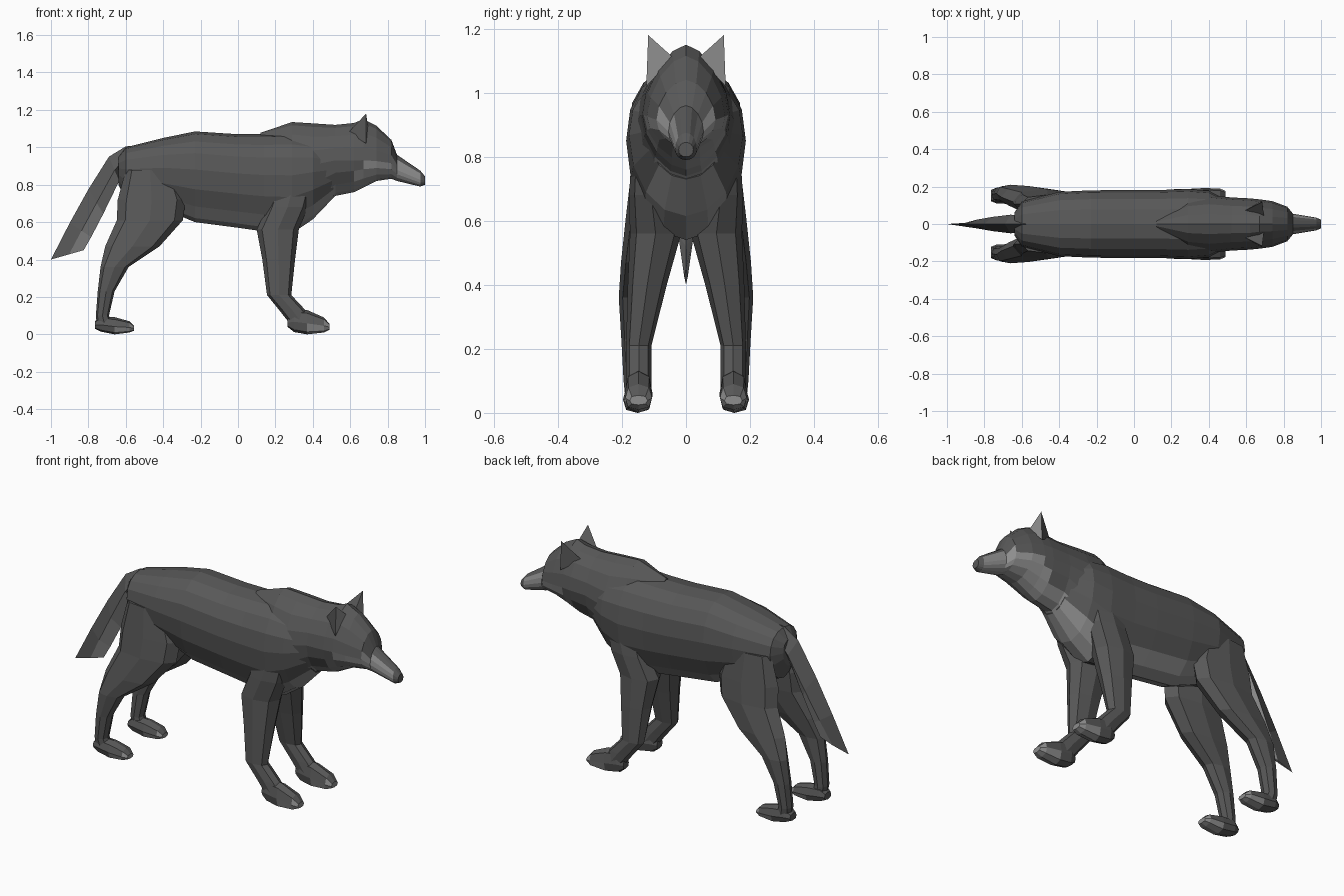
import bpy, bmesh, math
from mathutils import Vector


def material(name, v):
    m = bpy.data.materials.new(name)
    m.diffuse_color = (v, v, v, 1)
    return m


MATS = [material("dark grey fur", 0.097), material("light grey fur", 0.27)]


def finish(name, bm, light, mirror):
    """Colour faces by rule, flat shade, and optionally mirror across y."""
    bmesh.ops.recalc_face_normals(bm, faces=bm.faces)
    for f in bm.faces:
        f.material_index = int(light(f.calc_center_median(), f.normal))
    me = bpy.data.meshes.new(name)
    bm.to_mesh(me)
    bm.free()
    for m in MATS:
        me.materials.append(m)
    ob = bpy.data.objects.new(name, me)
    bpy.context.collection.objects.link(ob)
    if mirror:
        mod = ob.modifiers.new("mirror", 'MIRROR')
        mod.use_axis = (False, True, False)
        mod.use_mirror_merge = False
    return ob


def loft_into(bm, rings):
    loops = [[bm.verts.new(p) for p in r] for r in rings]
    n = len(loops[0])
    for a, b in zip(loops, loops[1:]):
        for i in range(n):
            j = (i + 1) % n
            bm.faces.new((a[i], a[j], b[j], b[i]))
    bm.faces.new(loops[0])
    bm.faces.new(loops[-1])


def sgn_pow(v, p):
    return math.copysign(abs(v) ** p, v)


def x_ring(x, top, bot, hw, yc=0.0, mid=0.5, n=16, up=1.0, down=1.0):
    """Upright ring across the x axis; mid is the height of the widest point,
    up and down set how boxy (<1) or pointed (>1) each half is."""
    zm = bot + (top - bot) * mid
    pts = []
    for i in range(n):
        a = 2 * math.pi * i / n
        p = up if math.sin(a) > 0 else down
        c, s = sgn_pow(math.cos(a), p), sgn_pow(math.sin(a), p)
        pts.append(Vector((x, yc + hw * c, zm + s * ((top - zm) if s > 0 else (zm - bot)))))
    return pts


def z_ring(z, x0, x1, y0, y1, n=8):
    """Level ring filling the box x0..x1, y0..y1."""
    pts = []
    for i in range(n):
        a = 2 * math.pi * i / n
        c, s = sgn_pow(math.cos(a), 0.85), sgn_pow(math.sin(a), 0.85)
        pts.append(Vector(((x0 + x1) / 2 + c * (x1 - x0) / 2,
                           (y0 + y1) / 2 + s * (y1 - y0) / 2, z)))
    return pts


# Torso, with pale belly and chest
bm = bmesh.new()
loft_into(bm, [x_ring(*r, mid=0.58, up=0.88, down=1.02) for r in (
    (-0.64, 0.95, 0.80, 0.06),
    (-0.60, 1.00, 0.72, 0.12),
    (-0.40, 1.05, 0.67, 0.172),
    (-0.23, 1.085, 0.60, 0.18),
    (0.00, 1.07, 0.57, 0.182),
    (0.14, 1.07, 0.55, 0.182),
    (0.29, 1.075, 0.54, 0.187),
    (0.40, 1.05, 0.615, 0.178),
    (0.51, 0.99, 0.73, 0.12))])


def torso_light(c, n):
    belly = -0.33 < c.x < 0.16 and abs(c.y) < 0.125 and n.z < -0.3
    bib = c.x > 0.33 and c.z < 0.8 and abs(c.y) < 0.1 and n.z < -0.2
    return belly or bib


finish("torso", bm, torso_light, False)

# Neck ruff, skull and muzzle
bm = bmesh.new()
loft_into(bm, [x_ring(*r, mid=m, up=u, down=d) for *r, m, u, d in (
    (0.12, 1.078, 0.95, 0.03, 0.5, 1, 1),
    (0.29, 1.135, 0.72, 0.14, 0.5, 1.1, 1),
    (0.40, 1.128, 0.635, 0.155, 0.55, 1.1, 1),
    (0.52, 1.12, 0.74, 0.142, 0.5, 1.1, 1.1),
    (0.62, 1.13, 0.76, 0.137, 0.46, 1.1, 1.15),
    (0.67, 1.15, 0.785, 0.132, 0.40, 1.2, 1.15),
    (0.74, 1.115, 0.82, 0.122, 0.36, 1.2, 1.1),
    (0.82, 1.04, 0.832, 0.092, 0.40, 1.1, 1),
    (0.85, 0.96, 0.82, 0.055, 0.42, 1.1, 1),
    (0.975, 0.875, 0.79, 0.034, 0.42, 1, 0.9),
    (1.00, 0.845, 0.80, 0.023, 0.5, 1, 0.9))])


def head_light(c, n):
    muzzle = 0.6 < c.x < 0.97 and c.z < min(0.94, 0.88 + 0.35 * (c.x - 0.6)) and n.z < 0.5
    throat = 0.35 < c.x < 0.65 and n.z < -0.5
    return muzzle or throat


finish("neck_and_head", bm, head_light, False)

# Ears: leaning pyramids with a pale front face
bm = bmesh.new()
tip, inner, outer, back = [bm.verts.new(p) for p in (
    (0.685, 0.118, 1.18), (0.695, 0.04, 1.11), (0.685, 0.124, 1.02), (0.59, 0.07, 1.08))]
for tri in ((tip, inner, outer), (tip, outer, back), (tip, back, inner), (inner, back, outer)):
    bm.faces.new(tri)
finish("ears", bm, lambda c, n: n.x > 0.5, True)

# Tail: thin diamond section, pale along the lower half
bm = bmesh.new()
rings = []
for xt, zt, xb, zb, hw in (
        (-0.54, 1.01, -0.58, 0.93, 0.035),
        (-0.60, 1.005, -0.61, 0.88, 0.045),
        (-0.69, 0.95, -0.635, 0.82, 0.05),
        (-0.80, 0.775, -0.72, 0.645, 0.038),
        (-0.90, 0.595, -0.785, 0.52, 0.024),
        (-1.00, 0.40, -0.825, 0.45, 0.006)):
    xm, zm = xt + (xb - xt) * 0.55, zt + (zb - zt) * 0.55
    rings.append([Vector(p) for p in ((xt, 0, zt), (xm, hw, zm), (xb, 0, zb), (xm, -hw, zm))])
loft_into(bm, rings)
finish("tail", bm, lambda c, n: c.z < 0.8 and c.x > -0.708 + 0.587 * (c.z - 0.791), False)


def leg(name, shaft, paw, yc, toe_x):
    """Leg shaft and paw, mirrored, with pale toes."""
    bm = bmesh.new()
    loft_into(bm, [z_ring(*r) for r in shaft])
    loft_into(bm, [x_ring(*r, yc=yc, mid=0.45, n=8, up=0.8, down=0.75) for r in paw])
    finish(name, bm, lambda c, n: c.x > toe_x and c.z < 0.055 and n.z < 0.6, True)


leg("front_legs", (
    (0.88, 0.22, 0.42, 0.07, 0.165),
    (0.68, 0.155, 0.375, 0.04, 0.178),
    (0.56, 0.10, 0.325, 0.015, 0.175),
    (0.40, 0.13, 0.305, 0.06, 0.182),
    (0.21, 0.155, 0.285, 0.108, 0.187),
    (0.13, 0.22, 0.36, 0.108, 0.187),
    (0.06, 0.275, 0.41, 0.108, 0.187)), (
    (0.265, 0.09, 0.04, 0.025),
    (0.30, 0.135, 0.012, 0.04),
    (0.37, 0.13, 0.00, 0.044),
    (0.46, 0.09, 0.01, 0.042),
    (0.49, 0.055, 0.025, 0.028)), 0.148, 0.40)

leg("hind_legs", (
    (0.88, -0.60, -0.34, 0.06, 0.155),
    (0.72, -0.643, -0.28, 0.04, 0.175),
    (0.61, -0.648, -0.295, 0.05, 0.188),
    (0.47, -0.71, -0.42, 0.085, 0.203),
    (0.36, -0.735, -0.585, 0.115, 0.21),
    (0.23, -0.75, -0.66, 0.12, 0.202),
    (0.10, -0.76, -0.69, 0.12, 0.195),
    (0.05, -0.755, -0.67, 0.12, 0.19)), (
    (-0.765, 0.07, 0.03, 0.03),
    (-0.735, 0.095, 0.015, 0.042),
    (-0.66, 0.092, 0.00, 0.045),
    (-0.58, 0.07, 0.01, 0.042),
    (-0.555, 0.045, 0.02, 0.028)), 0.152, -0.64)
